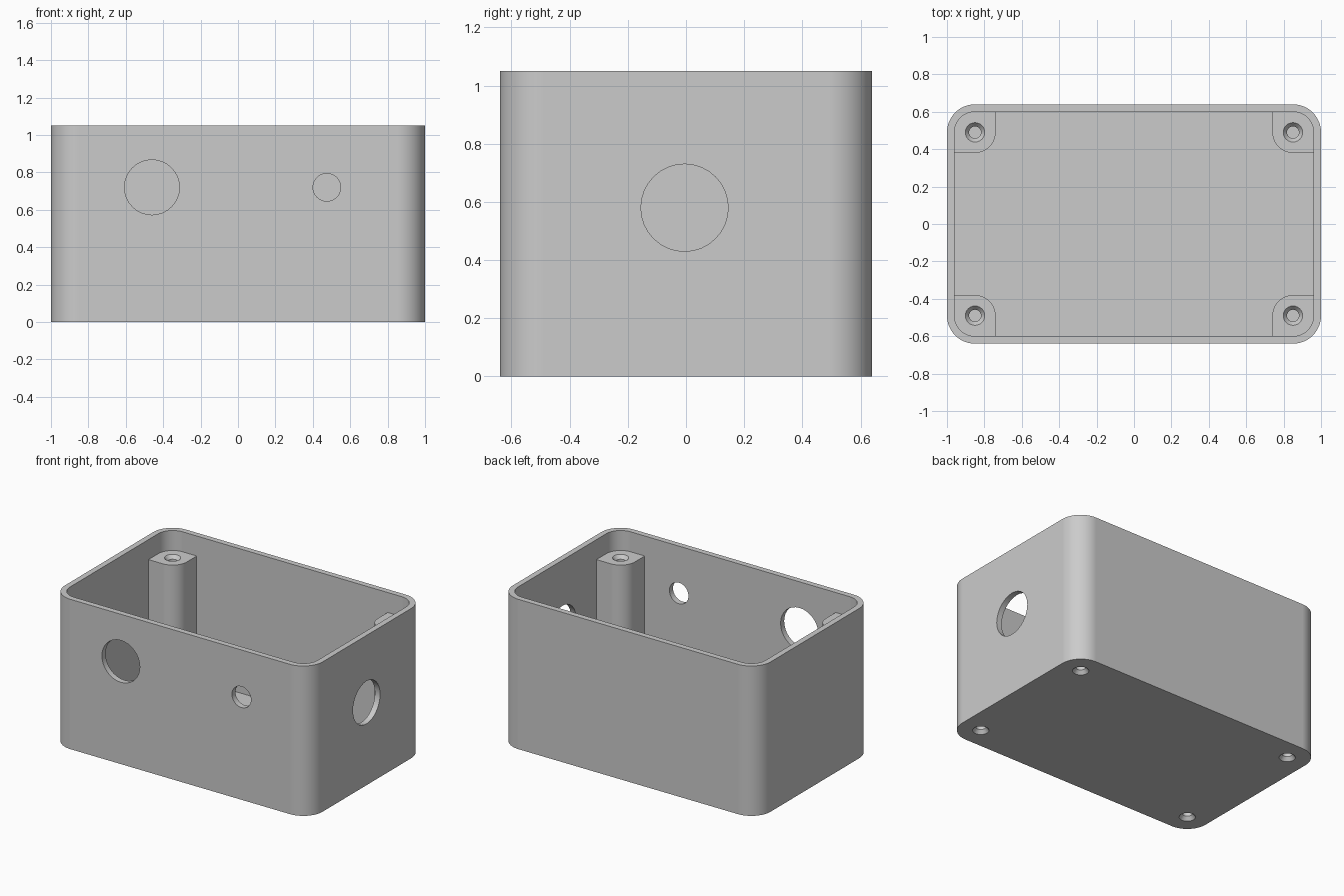
import bpy, bmesh, math
from mathutils import Matrix, Vector

cube = bpy.data.objects.get("Cube")
if cube:
    bpy.data.objects.remove(cube, do_unlink=True)

HX, HY, TOP = 1.0, 0.64, 1.05      # half width, half depth, height
WALL, RADIUS = 0.04, 0.15
POST_X, POST_Y, POST_TOP = 0.85, 0.49, 0.91

grey = bpy.data.materials.new("light_grey_plastic")
grey.use_nodes = True
colour = (0.6, 0.6, 0.6, 1)
grey.diffuse_color = colour
grey.node_tree.nodes["Principled BSDF"].inputs["Base Color"].default_value = colour


def make_object(name, bm):
    bmesh.ops.recalc_face_normals(bm, faces=bm.faces)
    mesh = bpy.data.meshes.new(name)
    bm.to_mesh(mesh)
    bm.free()
    mesh.materials.append(grey)
    obj = bpy.data.objects.new(name, mesh)
    bpy.context.collection.objects.link(obj)
    return obj


def rounded_outline(x0, x1, y0, y1, radii, steps=12):
    """Counter-clockwise outline; radii start at the +x +y corner."""
    corners = [(x1, y1, -1, -1), (x0, y1, 1, -1), (x0, y0, 1, 1), (x1, y0, -1, 1)]
    points = []
    for i, ((x, y, sx, sy), r) in enumerate(zip(corners, radii)):
        if r == 0:
            points.append((x, y))
            continue
        for k in range(steps + 1):
            a = math.pi / 2 * (i + k / steps)
            points.append((x + sx * r + r * math.cos(a), y + sy * r + r * math.sin(a)))
    return points


def prism(name, outline, z0, z1):
    bm = bmesh.new()
    base = bm.faces.new([bm.verts.new((x, y, z0)) for x, y in outline])
    up = bmesh.ops.extrude_face_region(bm, geom=[base])["geom"]
    bmesh.ops.translate(bm, vec=(0, 0, z1 - z0),
                        verts=[v for v in up if isinstance(v, bmesh.types.BMVert)])
    return make_object(name, bm)


def round_cutter(centre, axis, radius, length):
    bm = bmesh.new()
    turn = Vector((0, 0, 1)).rotation_difference(Vector(axis)).to_matrix().to_4x4()
    bmesh.ops.create_cone(bm, cap_ends=True, segments=32, radius1=radius, radius2=radius,
                          depth=length, matrix=Matrix.Translation(centre) @ turn)
    return make_object("hole_cutter", bm)


def countersink_cutter(x, y, z, inward):
    """Bore with a flared mouth at height z, running along inward."""
    bm = bmesh.new()
    profile = [(0.052, -0.02), (0.052, 0.0), (0.032, 0.025), (0.032, 0.15)]
    rings = []
    for r, d in profile:
        rings.append([bm.verts.new((x + r * math.cos(math.tau * k / 24),
                                    y + r * math.sin(math.tau * k / 24), z + inward * d))
                      for k in range(24)])
    for a, b in zip(rings, rings[1:]):
        for k in range(24):
            n = (k + 1) % 24
            bm.faces.new((a[k], a[n], b[n], b[k]))
    bm.faces.new(rings[0])
    bm.faces.new(rings[-1])
    return make_object("screw_cutter", bm)


def cut(obj, cutters):
    bpy.context.view_layer.objects.active = obj
    for cutter in cutters:
        mod = obj.modifiers.new("cut", "BOOLEAN")
        mod.operation, mod.solver, mod.object = "DIFFERENCE", "EXACT", cutter
        bpy.ops.object.modifier_apply(modifier=mod.name)


def finish(obj):
    bpy.ops.object.select_all(action="DESELECT")
    obj.select_set(True)
    bpy.context.view_layer.objects.active = obj
    bpy.ops.object.shade_smooth_by_angle(angle=math.radians(25))
    mod = obj.modifiers.new("flat_walls", "WEIGHTED_NORMAL")
    mod.keep_sharp = True


# Open box with rounded corners
box = prism("enclosure", rounded_outline(-HX, HX, -HY, HY, [RADIUS] * 4), 0, TOP)
inner = RADIUS - WALL
cavity = prism("cavity_cutter", rounded_outline(-HX + WALL, HX - WALL, -HY + WALL, HY - WALL,
                                                [inner] * 4), WALL, TOP + 0.1)

# Cable and switch openings: two in the front, one in the left side
openings = [round_cutter((-0.46, -HY, 0.72), (0, 1, 0), 0.147, 0.2),
            round_cutter((0.475, -HY, 0.72), (0, 1, 0), 0.074, 0.2),
            round_cutter((HX, -0.005, 0.58), (1, 0, 0), 0.15, 0.2)]
cut(box, [cavity] + openings)
helpers = [cavity] + openings

# Screw posts in the four corners, countersunk at both ends
for side, sx in (("left", 1), ("right", -1)):
    for end, sy in (("front", -1), ("back", 1)):
        outline = rounded_outline(0.74, HX - 0.02, 0.38, HY - 0.02, [0.13, 0, 0.11, 0])
        outline = [(sx * x, sy * y) for x, y in outline]
        post = prism(f"{end}_{side}_post", outline, WALL / 2, POST_TOP)
        x, y = sx * POST_X, sy * POST_Y
        upper = countersink_cutter(x, y, POST_TOP, -1)
        lower = countersink_cutter(x, y, 0, 1)
        cut(post, [upper, lower])
        cut(box, [lower])
        finish(post)
        helpers += [upper, lower]

finish(box)
for helper in helpers:
    bpy.data.objects.remove(helper, do_unlink=True)
